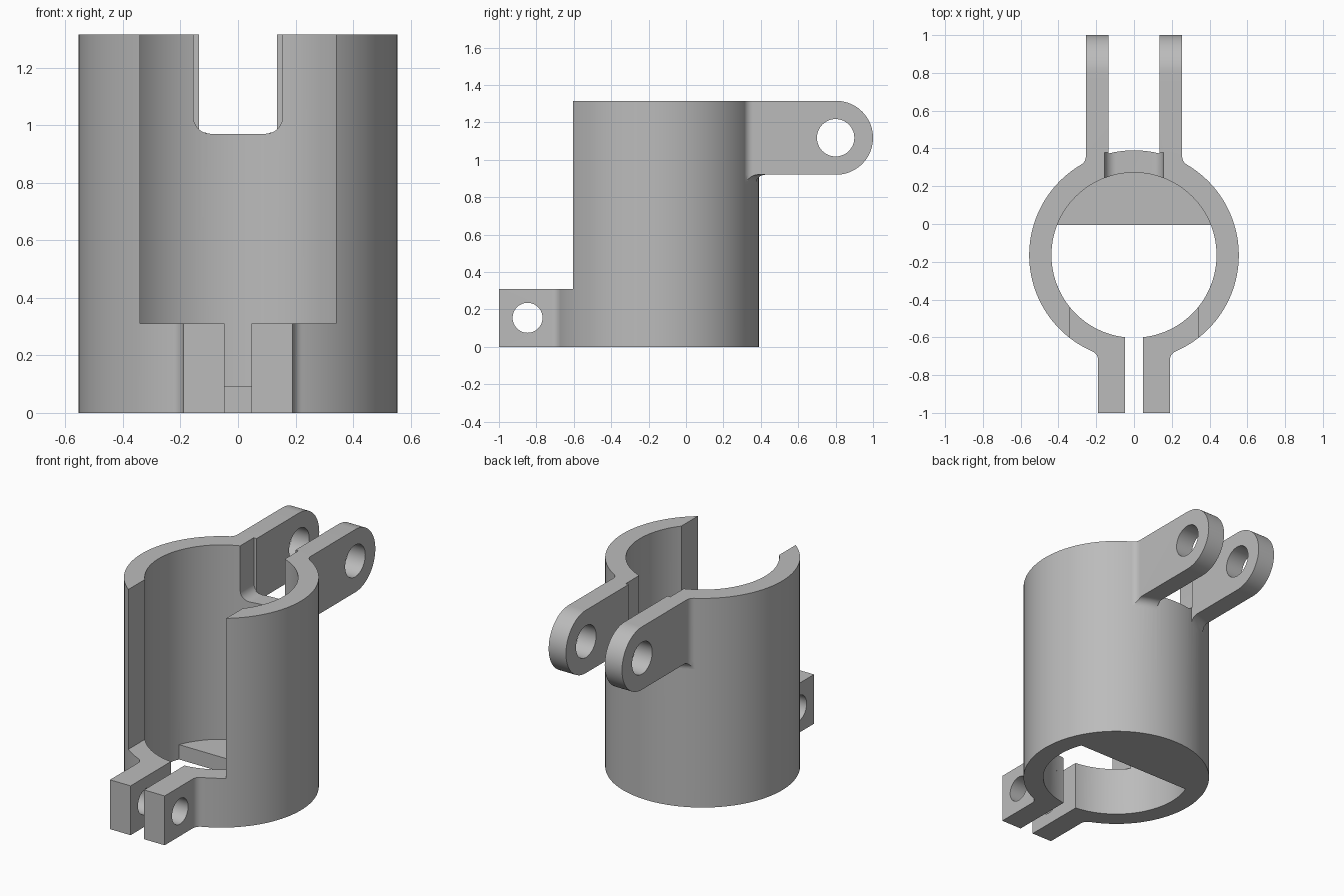
import bpy, bmesh
from math import pi, sin, cos, sqrt, atan2
from mathutils import Vector

if "Cube" in bpy.data.objects:
    bpy.data.objects.remove(bpy.data.objects["Cube"])

OUTER, INNER, CY = 0.555, 0.437, -0.165   # sleeve radii and axis position
HEIGHT, FLOOR, LOW, EAR = 1.315, 0.093, 0.31, 0.92
FILLET = 0.05


def arc(cx, cy, r, a0, a1, n=12):
    return [(cx + r * cos(a0 + (a1 - a0) * i / n), cy + r * sin(a0 + (a1 - a0) * i / n))
            for i in range(n + 1)]


def circle(cx, cy, r, n=128):
    return arc(cx, cy, r, 0, 2 * pi, n)[:-1]


def rect(a0, b0, a1, b1):
    return [(a0, b0), (a1, b0), (a1, b1), (a0, b1)]


def finish(name, bm):
    bmesh.ops.recalc_face_normals(bm, faces=bm.faces)
    me = bpy.data.meshes.new(name)
    bm.to_mesh(me)
    bm.free()
    ob = bpy.data.objects.new(name, me)
    bpy.context.collection.objects.link(ob)
    return ob


def prism(name, pts, axis, lo, hi):
    """Extrude a closed 2D outline along an axis: z (x,y), x (y,z) or y (x,z)."""
    place = {"z": lambda a, b: (a, b, lo), "x": lambda a, b: (lo, a, b),
             "y": lambda a, b: (a, lo, b)}[axis]
    step = Vector([(hi - lo) * (axis == k) for k in "xyz"])
    bm = bmesh.new()
    face = bm.faces.new([bm.verts.new(place(a, b)) for a, b in pts])
    new = bmesh.ops.extrude_face_region(bm, geom=[face])["geom"]
    bmesh.ops.translate(bm, vec=step, verts=[v for v in new if isinstance(v, bmesh.types.BMVert)])
    return finish(name, bm)


def combine(target, tool, operation):
    mod = target.modifiers.new("cut", "BOOLEAN")
    mod.operation, mod.solver, mod.object = operation, "EXACT", tool
    bpy.context.view_layer.update()
    me = bpy.data.meshes.new_from_object(
        target.evaluated_get(bpy.context.evaluated_depsgraph_get()))
    target.modifiers.clear()
    target.data = me
    bpy.data.objects.remove(tool)


def lug_outline(side, inner, outer, end, sign):
    """Plan of one lug, blended into the sleeve with a tangent fillet."""
    fx = outer + FILLET
    fy = sqrt((OUTER + FILLET) ** 2 - fx ** 2)
    blend = arc(fx, fy, FILLET, pi, pi + atan2(fy, fx))
    pts = [(inner, 0.47), (inner, end), (outer, end)] + blend + [(outer, 0.42)]
    return [(side * x, CY + sign * y) for x, y in pts]


def u_shape(half, r):
    z = 0.97
    return ([(half, 1.5), (-half, 1.5)] + arc(-half + r, z + r, r, pi, 1.5 * pi)
            + arc(half - r, z + r, r, 1.5 * pi, 2 * pi))


def ear_skirt():
    """Concave collar that blends the underside of the rear ears into the sleeve."""
    profile = [(OUTER - 0.05, EAR - FILLET), (OUTER - 0.05, EAR + 0.02),
               (OUTER + FILLET, EAR + 0.02)]
    profile += arc(OUTER + FILLET, EAR - FILLET, FILLET, pi / 2, pi)
    bm = bmesh.new()
    verts = [bm.verts.new((r, CY, z)) for r, z in profile]
    edges = [bm.edges.new((verts[i - 1], v)) for i, v in enumerate(verts)]
    bmesh.ops.spin(bm, geom=verts + edges, cent=(0, CY, 0), axis=(0, 0, 1),
                   angle=2 * pi, steps=128, use_merge=True)
    bmesh.ops.remove_doubles(bm, verts=bm.verts, dist=1e-5)
    return finish("ear_skirt", bm)


# Sleeve, solid at first
body = prism("clamp_sleeve", circle(0, CY, OUTER), "z", 0, HEIGHT)

ear_r = (HEIGHT - EAR) / 2
ear_z = EAR + ear_r
for side in (-1, 1):
    # Front clamping lugs
    combine(body, prism("front_lug", lug_outline(side, 0.03, 0.19, 1 + CY, -1), "z", 0, LOW), "UNION")
    # Rear ears with round ends
    plan = lug_outline(side, 0.135, 0.255, 1.1 - CY, 1)
    ear = prism("rear_ear", plan, "z", EAR - 0.1, HEIGHT + 0.1)
    outline = [(0.1, HEIGHT), (0.1, EAR)] + arc(1 - ear_r, ear_z, ear_r, -pi / 2, pi / 2, 40)
    combine(ear, prism("ear_outline", outline, "x", -0.7, 0.7), "INTERSECT")
    combine(body, ear, "UNION")
    skirt = ear_skirt()
    combine(skirt, prism("skirt_plan", plan, "z", 0.5, 1.2), "INTERSECT")
    combine(body, skirt, "UNION")

# Bore, open half of the floor, front window, slit, rear notch and pin holes
edge = -0.005
a = atan2(edge - CY, sqrt(INNER ** 2 - (edge - CY) ** 2))
cutters = [
    prism("bore", circle(0, CY, INNER), "z", FLOOR, 1.5),
    prism("floor_opening", arc(0, CY, INNER, pi - a, 2 * pi + a, 90), "z", -0.1, FLOOR + 0.1),
    prism("window", rect(-0.34, -1.1, 0.34, -0.3), "z", LOW, 1.5),
    prism("slit", rect(-0.047, -1.1, 0.047, -0.4), "z", -0.1, 1.5),
    prism("notch", u_shape(0.155, 0.06), "y", 0, 0.378),
    prism("notch_mouth", u_shape(0.135, 0.04), "y", 0.1, 0.5),
    prism("front_hole", circle(-0.847, 0.155, 0.08, 48), "x", -0.7, 0.7),
    prism("rear_hole", circle(0.8, ear_z, 0.1, 48), "x", -0.7, 0.7),
]
for tool in cutters:
    combine(body, tool, "DIFFERENCE")

# Grey finish
grey = bpy.data.materials.new("plain_grey")
grey.use_nodes = True
colour = (0.5, 0.5, 0.5, 1)
grey.diffuse_color = colour
grey.node_tree.nodes["Principled BSDF"].inputs["Base Color"].default_value = colour
body.data.materials.clear()
body.data.materials.append(grey)
for poly in body.data.polygons:
    poly.material_index = 0

bpy.context.view_layer.objects.active = body
body.select_set(True)
bpy.ops.object.shade_smooth_by_angle(angle=0.5)
